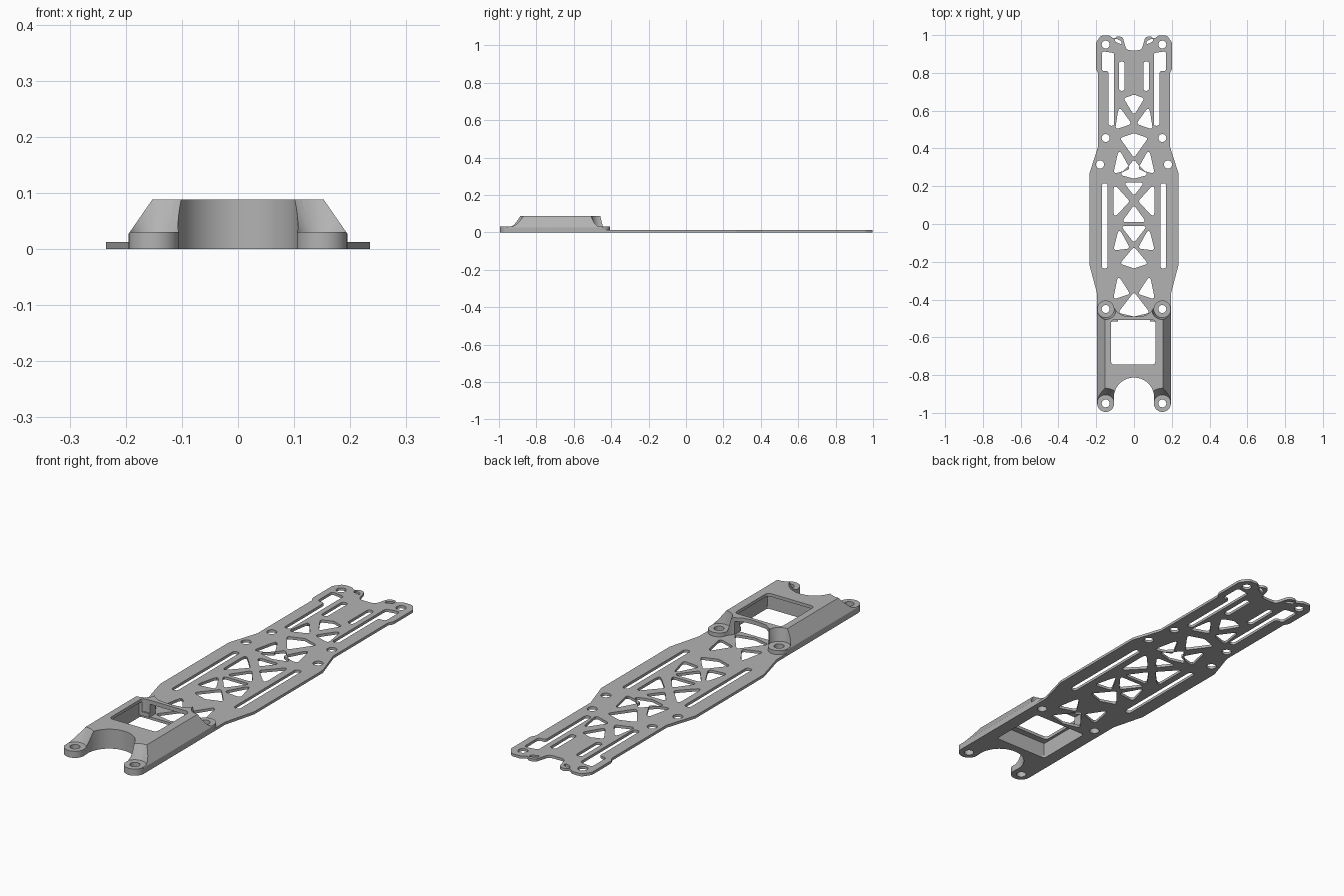
import bpy, bmesh, math
from mathutils import Vector

if "Cube" in bpy.data.objects:
    bpy.data.objects.remove(bpy.data.objects["Cube"])

grey = bpy.data.materials.new("plain grey")
grey.use_nodes = True
grey.diffuse_color = (0.45, 0.45, 0.45, 1)
grey.node_tree.nodes["Principled BSDF"].inputs["Base Color"].default_value = (0.45, 0.45, 0.45, 1)

THICK = 0.012
TOP = 0.088
EAR = 0.03


def link(name, mesh):
    obj = bpy.data.objects.new(name, mesh)
    bpy.context.collection.objects.link(obj)
    return obj


def fillet(points, radius, steps=5):
    """Round every corner of a closed polygon."""
    pts = [Vector(p) for p in points]
    out = []
    for i, p in enumerate(pts):
        a, b = pts[i - 1] - p, pts[(i + 1) % len(pts)] - p
        angle = a.angle(b)
        if angle > 3.0:
            out.append(p)
            continue
        d = min(radius / math.tan(angle / 2), a.length * 0.48, b.length * 0.48)
        s, e = p + a.normalized() * d, p + b.normalized() * d
        for k in range(steps + 1):
            t = k / steps
            out.append(s * (1 - t) ** 2 + p * 2 * t * (1 - t) + e * t * t)
    return out


def arc(cx, cy, r, start, end, n=20):
    angles = [math.radians(start + (end - start) * k / n) for k in range(n + 1)]
    return [Vector((cx + r * math.cos(a), cy + r * math.sin(a))) for a in angles]


def circle(cx, cy, r):
    return arc(cx, cy, r, 0, 360)[:-1]


def box(x0, x1, y0, y1):
    return [(x0, y0), (x1, y0), (x1, y1), (x0, y1)]


def mirrored(loop):
    return [Vector((-p[0], p[1])) for p in reversed(loop)]


def symmetric(half):
    """Close a +x half outline, listed from back to front, across x = 0."""
    return [Vector(p) for p in half] + mirrored(half)


def prism(name, loops, z0, z1):
    """Flat filled outline with holes, extruded from z0 to z1."""
    curve = bpy.data.curves.new(name, "CURVE")
    curve.dimensions = "2D"
    curve.fill_mode = "BOTH"
    curve.extrude = (z1 - z0) / 2
    for loop in loops:
        spline = curve.splines.new("POLY")
        spline.points.add(len(loop) - 1)
        for point, p in zip(spline.points, loop):
            point.co = (p[0], p[1], 0, 1)
        spline.use_cyclic_u = True
    temp = link(name + " curve", curve)
    bpy.context.view_layer.update()
    graph = bpy.context.evaluated_depsgraph_get()
    mesh = bpy.data.meshes.new_from_object(temp.evaluated_get(graph))
    bpy.data.objects.remove(temp)
    bm = bmesh.new()
    bm.from_mesh(mesh)
    bmesh.ops.remove_doubles(bm, verts=bm.verts, dist=1e-5)
    bmesh.ops.translate(bm, verts=bm.verts, vec=(0, 0, (z0 + z1) / 2))
    bmesh.ops.recalc_face_normals(bm, faces=bm.faces)
    bm.to_mesh(mesh)
    bm.free()
    return link(name, mesh)


def frustum(x, y, r0, r1, z0, z1):
    bm = bmesh.new()
    bmesh.ops.create_cone(bm, cap_ends=True, segments=40, radius1=r0, radius2=r1, depth=z1 - z0)
    bmesh.ops.translate(bm, verts=bm.verts, vec=(x, y, (z0 + z1) / 2))
    mesh = bpy.data.meshes.new("pocket")
    bm.to_mesh(mesh)
    bm.free()
    return link("pocket", mesh)


def combine(obj, cutter, operation="DIFFERENCE"):
    mod = obj.modifiers.new("cut", "BOOLEAN")
    mod.operation, mod.object, mod.solver = operation, cutter, "EXACT"
    bpy.context.view_layer.update()
    graph = bpy.context.evaluated_depsgraph_get()
    mesh = bpy.data.meshes.new_from_object(obj.evaluated_get(graph))
    obj.modifiers.clear()
    obj.data = mesh
    bpy.data.objects.remove(cutter)


def finish(obj):
    obj.data.materials.clear()
    obj.data.materials.append(grey)
    bpy.ops.object.select_all(action="DESELECT")
    obj.select_set(True)
    bpy.context.view_layer.objects.active = obj
    bpy.ops.object.shade_smooth_by_angle(angle=math.radians(30))


# Shared front end: rounded bolt ears on either side of a round notch
front_end = (arc(0.15, -0.95, 0.045, 0, -180, 16)
             + arc(0, -0.92, 0.107, 0, 90, 20)[:-1] + [Vector((0, -0.813))])

# Base plate outline
back_edge = fillet([(0, 0.92), (0.04, 0.92), (0.06, 0.99), (0.09, 0.995), (0.105, 0.98),
                    (0.13, 0.998), (0.175, 0.998), (0.202, 0.96), (0.202, 0.82), (0.19, 0.8),
                    (0.19, 0.41), (0.235, 0.27), (0.235, -0.22), (0.195, -0.37),
                    (0.195, -0.6), (0, -0.6)], 0.025)
back_edge = [p for p in back_edge if p.x > 0.012 and p.y > -0.5]
outline = symmetric(back_edge + front_end[:-1])

# Openings on one side, repeated on the other
side_holes = [circle(x, y, 0.021) for x, y in
              [(0.15, 0.95), (0.15, 0.455), (0.18, 0.315), (0.15, -0.45), (0.15, -0.95)]]
side_holes += [fillet(loop, 0.014) for loop in (
    box(0.14, 0.17, -0.235, 0.215),
    box(0.05, 0.08, 0.705, 0.86),
    [(0.065, 0.95), (0.1, 0.965), (0.1, 0.983), (0.065, 0.968)],
    [(0.105, 0.905), (0.17, 0.915), (0.17, 0.81), (0.135, 0.81), (0.135, 0.52), (0.105, 0.52)],
    [(0.08, 0.625), (0.012, 0.53), (0.1, 0.5)],
    [(0.08, 0.4), (0.02, 0.29), (0.11, 0.265)],
    [(0.108, 0.215), (0.022, 0.12), (0.108, 0.03)],
    [(0.08, -0.02), (0.02, -0.13), (0.11, -0.14)],
    [(0.085, -0.27), (0.02, -0.37), (0.11, -0.4)])]

# Openings on the centre line: fans and the bay below the mount
centre_holes = [fillet(loop, 0.012) for loop in (
    [(0.055, 0.665), (0, 0.685), (-0.055, 0.665), (0, 0.575)],
    [(0.075, 0.455), (0, 0.48), (-0.075, 0.455), (0, 0.35)],
    [(0, 0.34), (0.075, 0.26), (0, 0.24), (-0.075, 0.26)],
    [(0.055, 0.22), (-0.055, 0.22), (0, 0.15)],
    [(0, 0.1), (0.065, 0.01), (-0.065, 0.01)],
    [(0.07, -0.01), (-0.07, -0.01), (0, -0.1)],
    [(0, -0.12), (0.075, -0.21), (0, -0.235), (-0.075, -0.21)],
    [(0, -0.36), (0.085, -0.47), (0, -0.49), (-0.085, -0.47)],
    box(-0.135, 0.135, -0.775, -0.505))]

plate = prism("base_plate", [outline] + side_holes + [mirrored(h) for h in side_holes]
              + centre_holes, 0, THICK)
finish(plate)

# Raised mount: plan outline trimmed by a cross-section with sloping sides
back_ears = ([Vector(p) for p in [(0.02, -0.49), (0.06, -0.485), (0.09, -0.465)]]
             + arc(0.15, -0.45, 0.045, 170, 0, 16))
mount = prism("raised_mount", [symmetric(back_ears + front_end[:-1])], THICK, TOP)
section = prism("section", [[(-0.25, 0), (0.25, 0), (0.25, EAR - 0.003), (0.195, EAR - 0.003),
                             (0.152, TOP + 0.001), (-0.152, TOP + 0.001),
                             (-0.195, EAR - 0.003), (-0.25, EAR - 0.003)]], -1.1, 0.2)
for v in section.data.vertices:
    v.co = (v.co.x, v.co.z, v.co.y)
section.data.flip_normals()
combine(mount, section, "INTERSECT")

# Bolt pockets and bolt holes
for x in (-0.15, 0.15):
    combine(mount, frustum(x, -0.95, 0.046, 0.088, EAR, 0.1))
    combine(mount, frustum(x, -0.45, 0.046, 0.058, EAR, 0.1))
    for y in (-0.95, -0.45):
        combine(mount, frustum(x, y, 0.021, 0.021, -0.01, 0.1))

# Hollow inside, open at the back, with a window in the top
combine(mount, prism("cavity", [box(-0.135, 0.135, -0.775, -0.515)], -0.01, 0.074))
combine(mount, prism("back_opening", [box(-0.085, 0.085, -0.6, -0.4)], -0.01, 0.07))
combine(mount, prism("window", [fillet(box(-0.122, 0.113, -0.745, -0.507), 0.02)], 0.03, 0.1))
finish(mount)
